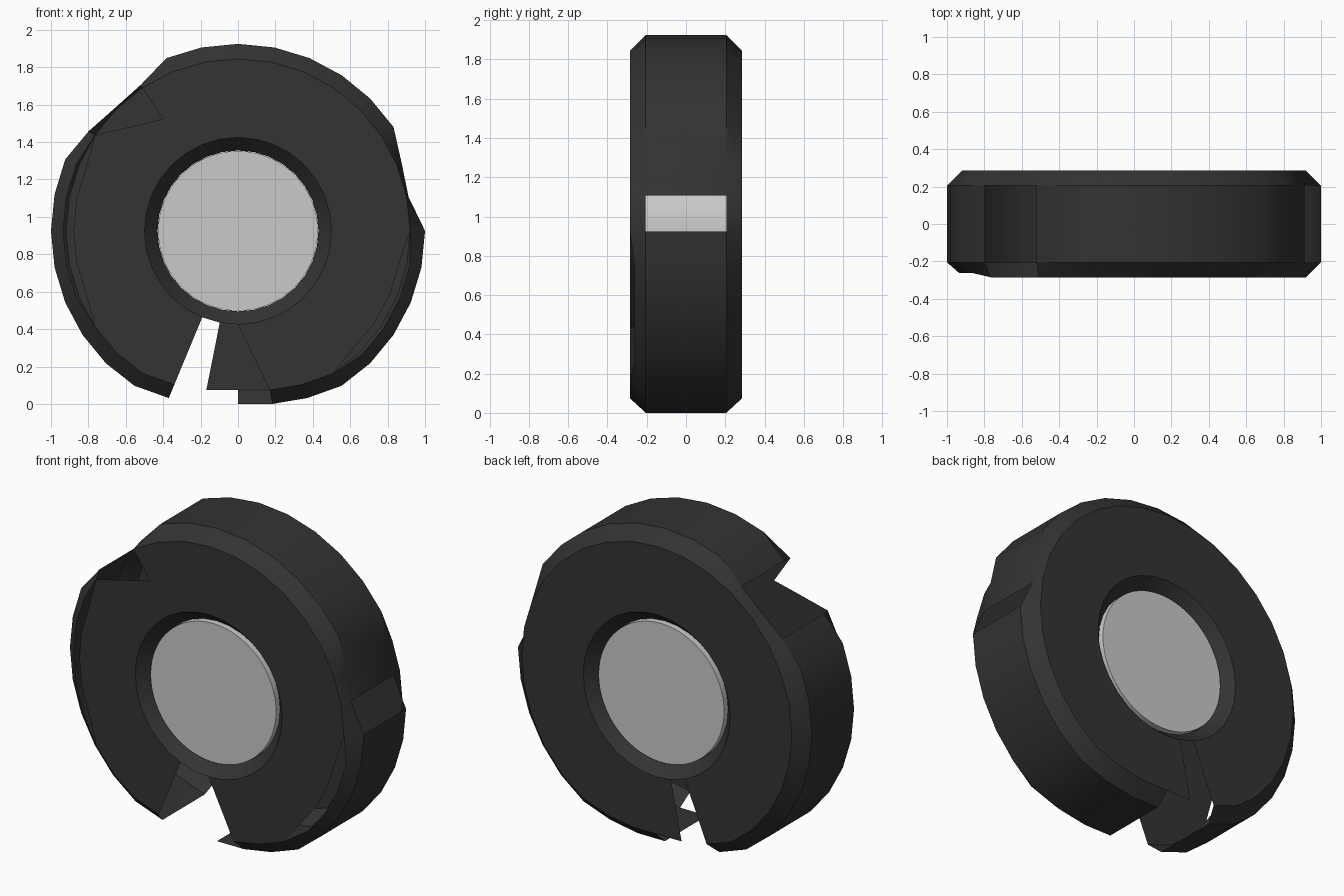
import bpy, bmesh, math

if "Cube" in bpy.data.objects:
    bpy.data.objects.remove(bpy.data.objects["Cube"])

N, CZ = 32, 0.925          # segments around the wheel, axle height


def material(name, c):
    m = bpy.data.materials.new(name)
    m.diffuse_color = (c[0], c[1], c[2], 1)
    m.use_nodes = True
    m.node_tree.nodes["Principled BSDF"].inputs["Base Color"].default_value = m.diffuse_color
    return m


rubber = material("dark_rubber", (0.033, 0.033, 0.033))
metal = material("light_grey_metal", (0.59, 0.59, 0.59))

# tyre cross-section rings (radius, y), front to back; rings 3 and 4 form a seam that can split
PROFILE = [(0.43, -0.205), (0.5, -0.285), (0.72, -0.285), (0.92, -0.285), (0.92, -0.285),
           (1.0, -0.205), (1.0, 0.205), (0.92, 0.285), (0.5, 0.285), (0.43, 0.205)]
SAG = {16: 0.925, 15: 0.943, 17: 0.943, 14: 0.967, 18: 0.967, 13: 0.996, 19: 0.996}
DENTS = {30: 1.0, 29: 0.938, 28: 0.93, 27: 0.96, 7: 0.93, 6: 0.947}   # tread radius
SPLIT = set(range(22, 27)) | set(range(9, 13))                    # torn seam

# torn-away faces: strip -> columns
MISSING = {1: {15, 16, 17}, 2: {15, 16, 17, 28}, 3: set(range(N)),
           4: {15, 16, 17, 27, 28}, 5: {7, 16, 17, 27, 28}, 6: {16, 17}, 7: {17}}


def ring_point(i, k):
    r, y = PROFILE[i]
    if i in (5, 6):
        r = DENTS.get(k, r)
    if 3 <= i <= 7:
        r *= SAG.get(k, 1)
    if k in SPLIT and i == 3:
        r = 0.88
    if k in SPLIT and i == 4:
        r, y = 0.935, -0.262
    if (i, k) == (3, 28):
        r = 0.793          # notch in the front wall
    a = 2 * math.pi * k / N
    return (r * math.sin(a), y, CZ + r * math.cos(a))


def finish(bm, name, mat, angle):
    me = bpy.data.meshes.new(name)
    bm.to_mesh(me)
    bm.free()
    me.materials.append(mat)
    ob = bpy.data.objects.new(name, me)
    bpy.context.collection.objects.link(ob)
    bpy.ops.object.select_all(action='DESELECT')
    ob.select_set(True)
    bpy.context.view_layer.objects.active = ob
    bpy.ops.object.shade_smooth_by_angle(angle=math.radians(angle))
    return ob


# damaged hollow tyre
bm = bmesh.new()
v = [[bm.verts.new(ring_point(i, k)) for k in range(N)] for i in range(len(PROFILE))]
for i in range(len(PROFILE) - 1):
    for k in range(N):
        if k not in MISSING.get(i, ()):
            n = (k + 1) % N
            bm.faces.new((v[i][k], v[i + 1][k], v[i + 1][n], v[i][n]))
# slanted torn edges of the front wall
bm.faces.new((v[1][15], v[2][15], v[3][15], v[1][16]))
bm.faces.new((v[2][28], v[3][28], v[2][29]))
bm.normal_update()
# make every face point out of the rubber
core_r = 0.7
flip = []
for f in bm.faces:
    c = f.calc_center_median()
    rad = math.hypot(c.x, c.z - CZ)
    core = c.copy()
    core.y = 0
    core.x = c.x / rad * core_r
    core.z = CZ + (c.z - CZ) / rad * core_r
    if f.normal.dot(c - core) < 0:
        flip.append(f)
bmesh.ops.reverse_faces(bm, faces=flip)
bmesh.ops.delete(bm, geom=[x for x in bm.verts if not x.link_faces], context='VERTS')
finish(bm, "tyre", rubber, 30)

# hub disc
bm = bmesh.new()
bmesh.ops.create_cone(bm, cap_ends=True, segments=64, radius1=0.427, radius2=0.427, depth=0.48)
for p in bm.verts:
    x, y, z = p.co
    p.co = (x, -z, CZ + y)
bmesh.ops.recalc_face_normals(bm, faces=bm.faces)
finish(bm, "hub", metal, 30)
